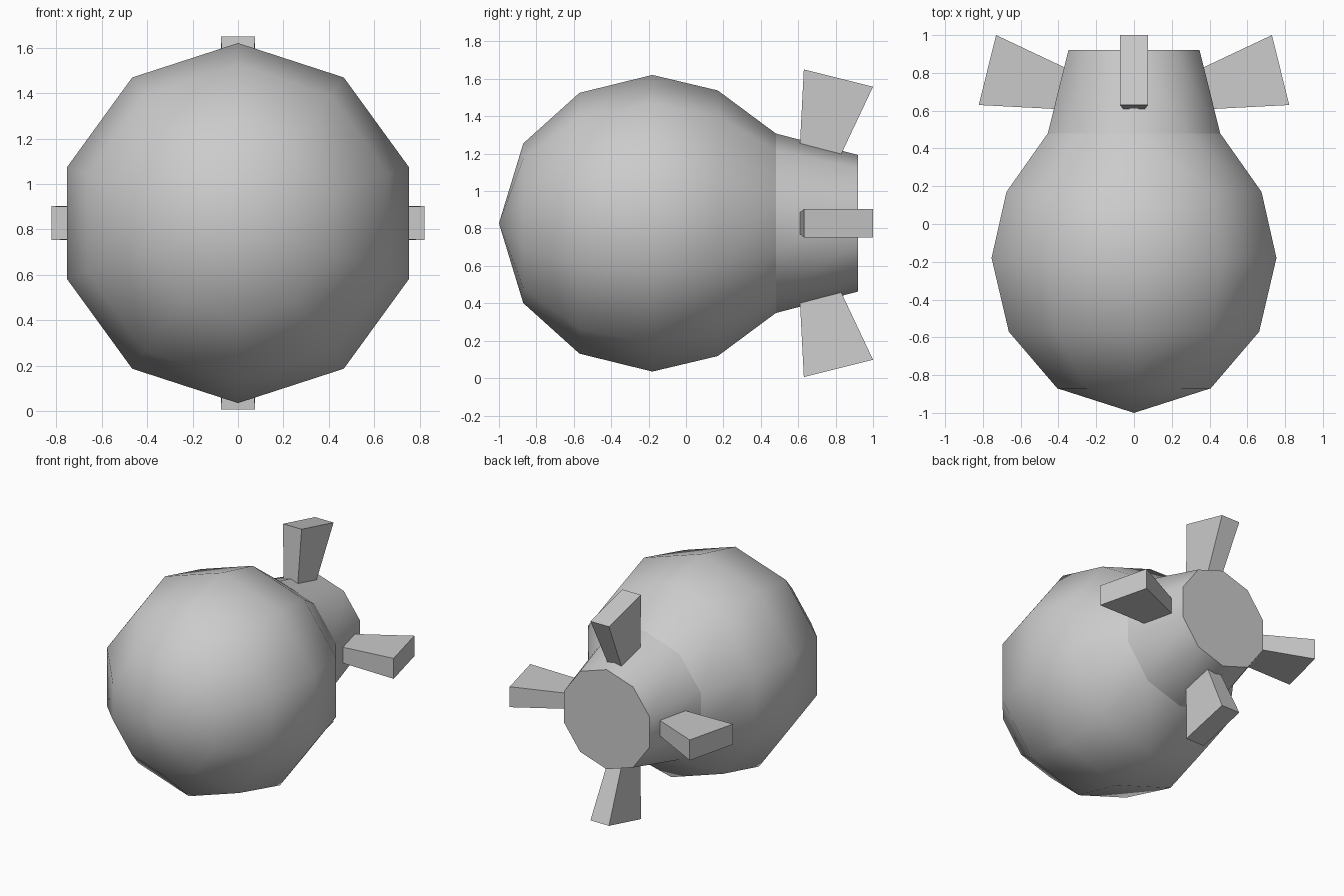
import bpy
import bmesh
from math import cos, sin, pi, radians
from mathutils import Matrix

CENTRE = Matrix.Translation((0, 0, 0.828))
SIDES = 10

cube = bpy.data.objects.get("Cube")
if cube:
    bpy.data.objects.remove(cube, do_unlink=True)

# Single grey metal colour
grey = bpy.data.materials.new("grey_metal")
grey.use_nodes = True
grey.diffuse_color = (0.6, 0.6, 0.6, 1)
for node in grey.node_tree.nodes:
    if node.type == "BSDF_PRINCIPLED":
        node.inputs["Base Color"].default_value = grey.diffuse_color


def finish(name, bm, smooth):
    bmesh.ops.recalc_face_normals(bm, faces=bm.faces)
    mesh = bpy.data.meshes.new(name)
    bm.to_mesh(mesh)
    bm.free()
    mesh.materials.append(grey)
    for poly in mesh.polygons:
        poly.use_smooth = smooth
    if smooth:
        mesh.set_sharp_from_angle(angle=radians(45))
    obj = bpy.data.objects.new(name, mesh)
    bpy.context.collection.objects.link(obj)
    return obj


def lathe(name, profile, cap=False):
    """Turn (y, radius) pairs around the long axis."""
    bm = bmesh.new()
    rings = []
    for y, r in profile:
        angles = [pi / 2 + 2 * pi * i / SIDES for i in range(SIDES)]
        rings.append([bm.verts.new((r * cos(a), y, r * sin(a))) for a in angles])
    for a, b in zip(rings, rings[1:]):
        for i in range(SIDES):
            j = (i + 1) % SIDES
            bm.faces.new((a[i], a[j], b[j], b[i]))
    if cap:
        bm.faces.new(rings[-1])
    bmesh.ops.remove_doubles(bm, verts=bm.verts, dist=0.0001)
    obj = finish(name, bm, True)
    obj.matrix_world = CENTRE
    return obj


# Round body and tapered tail with a flat end
lathe("body", [(-1, 0), (-0.87, 0.427), (-0.57, 0.697), (-0.18, 0.793),
               (0.17, 0.71), (0.48, 0.48)])
lathe("tail", [(0.48, 0.48), (0.92, 0.365)], cap=True)


def fin(name, angle):
    """Wedge whose root is narrower than its tip, sunk into the tail."""
    # (y, distance from axis, half thickness)
    outline = [(0.603, 0.3, 0.053), (0.63, 0.822, 0.075),
               (1.0, 0.73, 0.075), (0.797, 0.3, 0.053)]
    bm = bmesh.new()
    left, right = [[bm.verts.new((s * t, y, r)) for y, r, t in outline]
                   for s in (1, -1)]
    bm.faces.new(left)
    bm.faces.new(right)
    for i in range(4):
        j = (i + 1) % 4
        bm.faces.new((left[i], left[j], right[j], right[i]))
    obj = finish(name, bm, False)
    obj.matrix_world = CENTRE @ Matrix.Rotation(angle, 4, "Y")


# Four fins at quarter turns
for i, side in enumerate(("top", "left", "bottom", "right")):
    fin(side + "_fin", i * pi / 2)
